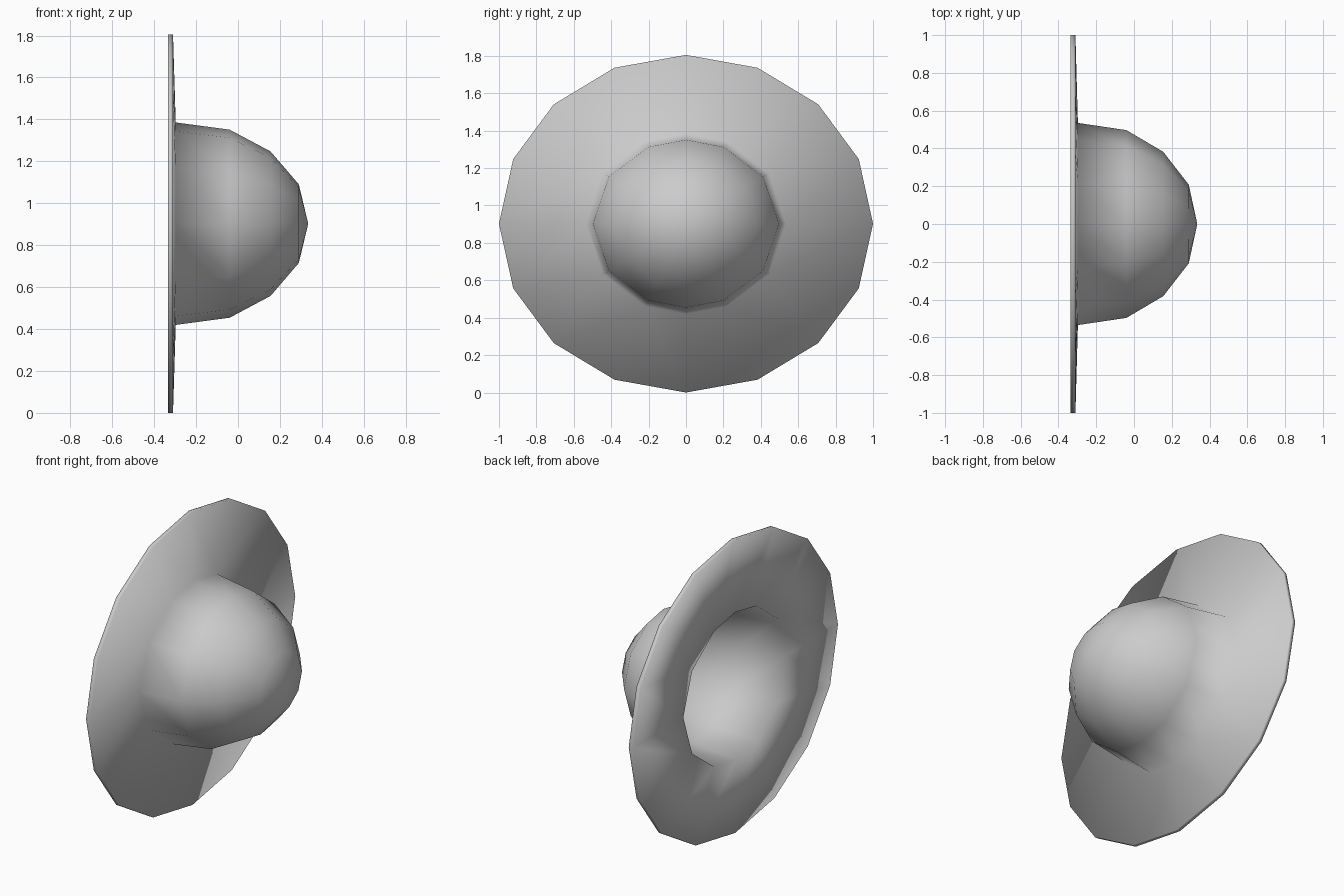
import bpy, bmesh
from math import sin, cos, radians

if "Cube" in bpy.data.objects:
    bpy.data.objects.remove(bpy.data.objects["Cube"])

RZ = 0.9025  # vertical half-height; the sideways radius is 1
bm = bmesh.new()

# Sixteen sides on the brim, twelve uneven ones on the crown
BRIM = [22.5 * i for i in range(16)]
CROWN = [0, 34, 66, 90, 114, 146, 180, 214, 246, 270, 294, 326]


def ring(x, r, angles):
    """Ring about the x axis, squashed slightly in z."""
    verts = [bm.verts.new((x, r * cos(radians(a)), RZ + RZ * r * sin(radians(a))))
             for a in angles]
    return verts, angles


def stitch(ring_a, ring_b):
    """Join two rings, which may have different numbers of sides."""
    (va, aa), (vb, ab) = ring_a, ring_b
    na, nb = len(va), len(vb)
    if aa == ab:
        for i in range(na):
            j = (i + 1) % na
            bm.faces.new((va[i], va[j], vb[j], vb[i]))
        return
    i = j = 0
    while i < na or j < nb:
        next_a = aa[i + 1] if i + 1 < na else 360
        next_b = ab[j + 1] if j + 1 < nb else 360
        if j == nb or (i < na and next_a <= next_b):
            bm.faces.new((va[i], va[(i + 1) % na], vb[j % nb]))
            i += 1
        else:
            bm.faces.new((va[i % na], vb[(j + 1) % nb], vb[j]))
            j += 1


def close_tip(last, x):
    """Fan from the last ring to a point on the axis."""
    tip = bm.verts.new((x, 0, RZ))
    verts = last[0]
    for i in range(len(verts)):
        bm.faces.new((verts[i], verts[(i + 1) % len(verts)], tip))


# Outer skin: brim edge, brim front and crown; inner skin: brim back and hollow
outer = [ring(-0.31, 1, BRIM)] + [ring(x, r, CROWN) for x, r in (
    (-0.297, 0.535), (-0.04, 0.497), (0.155, 0.382), (0.29, 0.208))]
inner = [ring(-0.335, 1, BRIM)] + [ring(x, r, CROWN) for x, r in (
    (-0.335, 0.505), (-0.055, 0.468), (0.135, 0.358), (0.265, 0.19))]
for skin, tip_x in ((outer, 0.335), (inner, 0.305)):
    for a, b in zip(skin, skin[1:]):
        stitch(a, b)
    close_tip(skin[-1], tip_x)
stitch(outer[0], inner[0])

bmesh.ops.recalc_face_normals(bm, faces=bm.faces)
for f in bm.faces:
    f.smooth = True
mesh = bpy.data.meshes.new("brimmed_dome")
bm.to_mesh(mesh)
bm.free()
bpy.context.collection.objects.link(bpy.data.objects.new("brimmed_dome", mesh))
